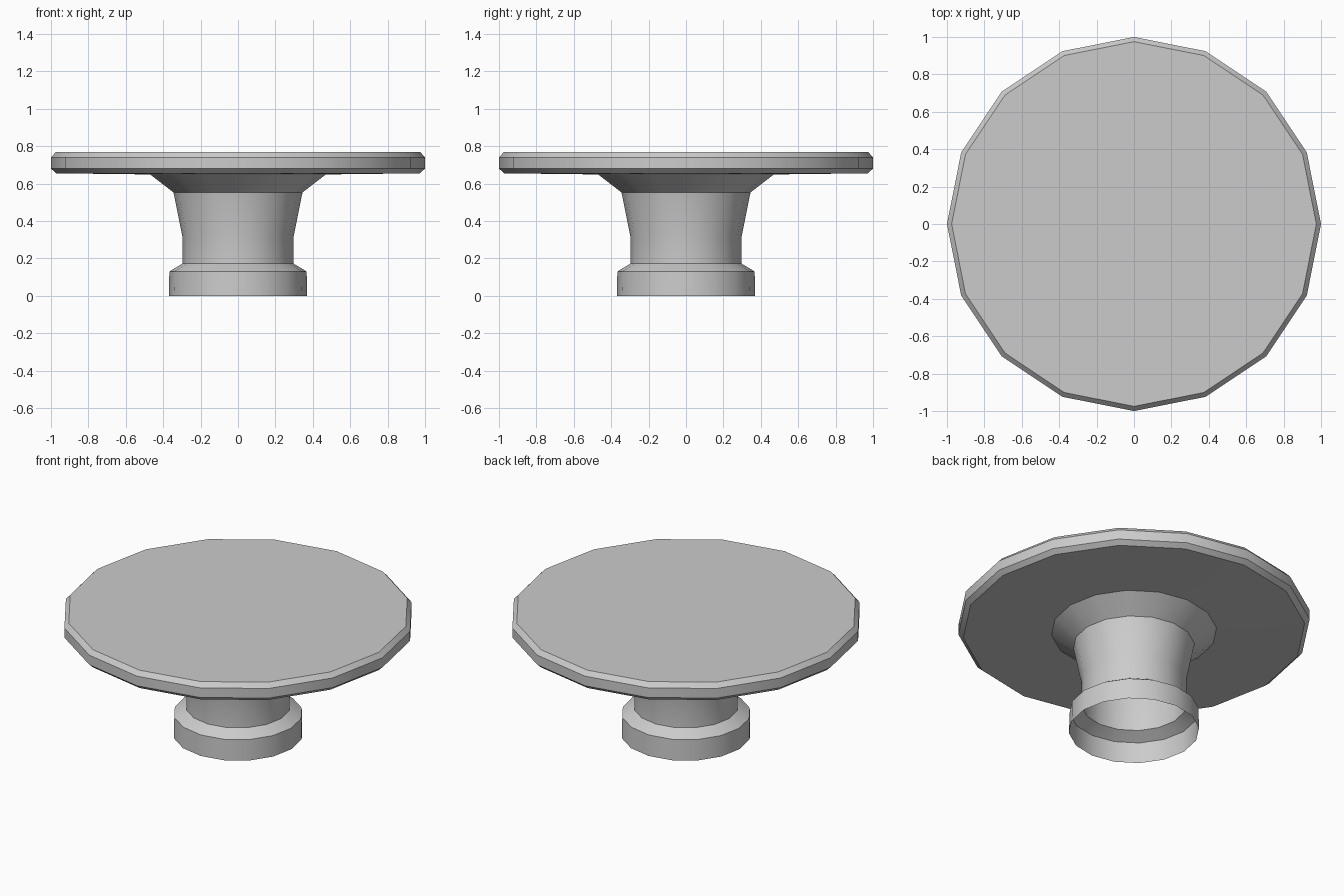
import bpy, bmesh
from math import cos, sin, pi, radians

if "Cube" in bpy.data.objects:
    bpy.data.objects.remove(bpy.data.objects["Cube"])

SIDES = 16


def lathe(name, profile, cap_last=False):
    """Revolve (radius, z) points around the z axis."""
    bm = bmesh.new()
    rings = [[bm.verts.new((r * cos(2 * pi * i / SIDES), r * sin(2 * pi * i / SIDES), z))
              for i in range(SIDES)] for r, z in profile]
    for low, high in zip(rings, rings[1:]):
        for i in range(SIDES):
            j = (i + 1) % SIDES
            bm.faces.new((low[i], low[j], high[j], high[i]))
    if cap_last:
        bm.faces.new(rings[-1])
    mesh = bpy.data.meshes.new(name)
    bm.to_mesh(mesh)
    bm.free()
    obj = bpy.data.objects.new(name, mesh)
    bpy.context.collection.objects.link(obj)
    bpy.ops.object.select_all(action='DESELECT')
    obj.select_set(True)
    bpy.context.view_layer.objects.active = obj
    bpy.ops.object.shade_smooth_by_angle(angle=radians(30))
    return obj


# Hollow pedestal, open at the bottom: foot, column and flare
lathe("pedestal", [(0.37, 0), (0.367, 0.13), (0.298, 0.172), (0.298, 0.32),
                   (0.345, 0.553), (0.47, 0.649)])

# Round top with chamfered rim, joined to the flare underneath
lathe("table_top", [(0.47, 0.649), (0.972, 0.655), (1.0, 0.68), (1.0, 0.74),
                    (0.975, 0.768)], cap_last=True)
